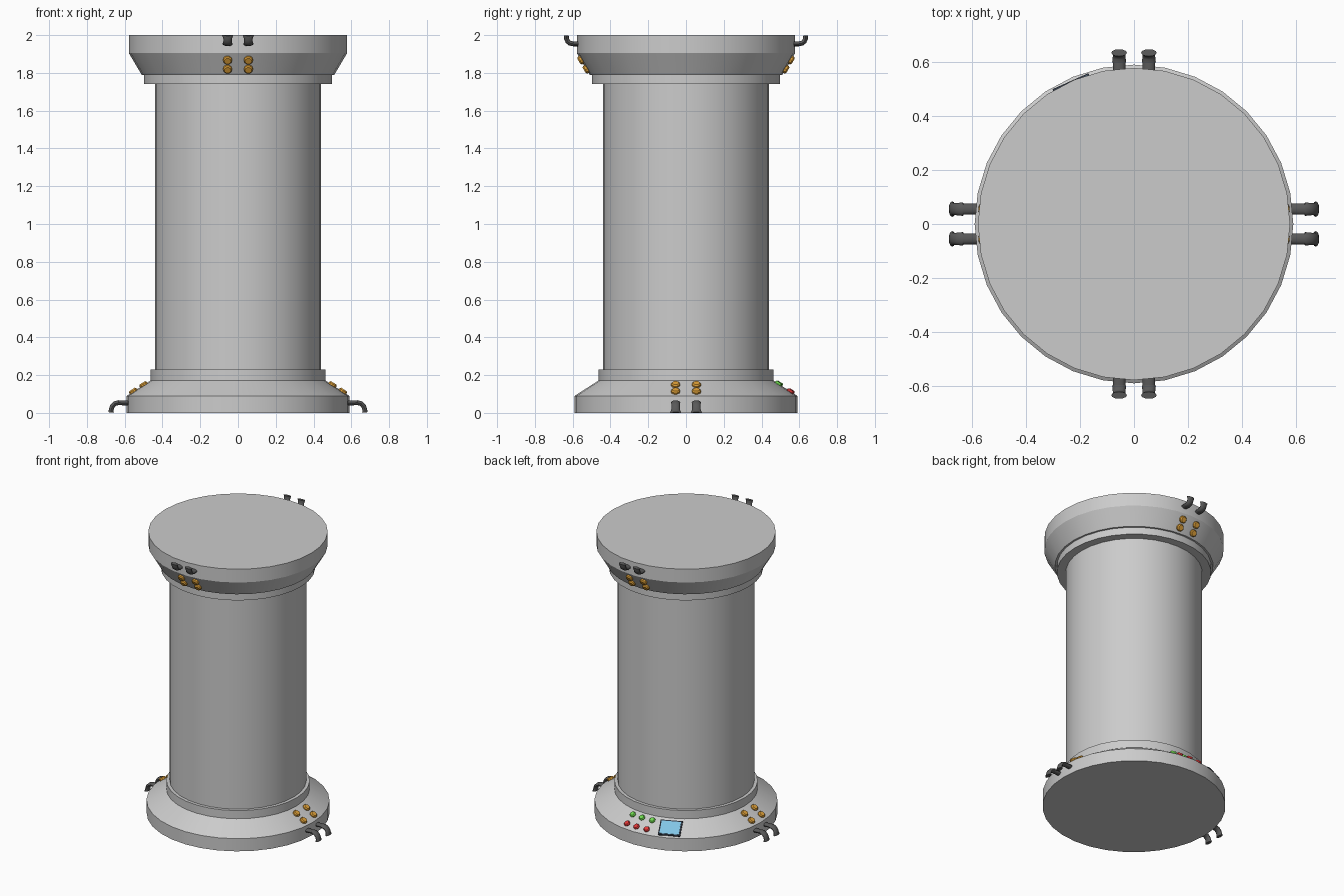
import bpy, bmesh, math
from mathutils import Matrix, Vector

if "Cube" in bpy.data.objects:
    bpy.data.objects.remove(bpy.data.objects["Cube"])


def material(name, r, g, b):
    m = bpy.data.materials.new(name)
    m.diffuse_color = (r, g, b, 1)
    m.use_nodes = True
    m.node_tree.nodes["Principled BSDF"].inputs["Base Color"].default_value = m.diffuse_color
    return m


ORANGE = material("orange", 0.75, 0.36, 0.04)
RED = material("red", 0.75, 0.04, 0.04)
GREEN = material("green", 0.16, 0.7, 0.08)
BLUE = material("screen_blue", 0.22, 0.55, 0.78)
DARK = material("dark_metal", 0.1, 0.1, 0.1)
FRAME = material("frame_dark", 0.03, 0.04, 0.06)


def finish(name, bm, mat=None, matrix=Matrix(), smooth=25):
    bmesh.ops.recalc_face_normals(bm, faces=bm.faces)
    me = bpy.data.meshes.new(name)
    bm.to_mesh(me)
    bm.free()
    ob = bpy.data.objects.new(name, me)
    bpy.context.collection.objects.link(ob)
    ob.matrix_world = matrix
    if mat:
        me.materials.append(mat)
    bpy.ops.object.select_all(action='DESELECT')
    bpy.context.view_layer.objects.active = ob
    ob.select_set(True)
    if smooth:
        bpy.ops.object.shade_smooth_by_angle(angle=math.radians(smooth))
    return ob


def skin(rings):
    """Closed skin over a list of rings of points."""
    bm = bmesh.new()
    vr = [[bm.verts.new(p) for p in ring] for ring in rings]
    n = len(vr[0])
    for a, b in zip(vr, vr[1:]):
        for i in range(n):
            bm.faces.new((a[i], a[(i + 1) % n], b[(i + 1) % n], b[i]))
    bm.faces.new(vr[0][::-1])
    bm.faces.new(vr[-1])
    return bm


def lathe(name, profile, sides, mat=None, matrix=Matrix()):
    rings = [[(r * math.cos(math.tau * i / sides), r * math.sin(math.tau * i / sides), z)
              for i in range(sides)] for r, z in profile]
    return finish(name, skin(rings), mat, matrix)


def surface_frame(angle, r, z, nr, nz, side=0.0):
    """Frame at a radial position: local x tangent, local z the surface normal."""
    out = Vector((math.cos(angle), math.sin(angle), 0))
    tan = Vector((-math.sin(angle), math.cos(angle), 0))
    nrm = (out * nr + Vector((0, 0, nz))).normalized()
    m = Matrix((tan, nrm.cross(tan), nrm)).transposed().to_4x4()
    m.translation = out * r + tan * side + Vector((0, 0, z))
    return m


def button(name, mat, frame, r=0.024):
    lathe(name, [(r, -0.012), (r, 0.006), (r * 0.75, 0.013)], 10, mat, frame)


def hook(name, angle, side, path):
    """Flattened curved pipe; path holds (radius out, z, half width)."""
    rings = []
    for i, (r, z, w) in enumerate(path):
        a, b = path[max(i - 1, 0)], path[min(i + 1, len(path) - 1)]
        t = Vector((b[0] - a[0], b[1] - a[1])).normalized()
        rings.append([(r - t.y * 0.013 * math.sin(q), side + w * math.cos(q),
                       z + t.x * 0.013 * math.sin(q))
                      for q in [math.tau * k / 12 for k in range(12)]])
    finish(name, skin(rings), DARK, Matrix.Rotation(angle, 4, 'Z'), 40)


# Main body
lathe("base", [(0.59, 0), (0.59, 0.09), (0.462, 0.172), (0.462, 0.23), (0.44, 0.23)], 32)
lathe("column", [(0.44, 0.2), (0.44, 1.76)], 32)
lathe("top_cap", [(0.44, 1.74), (0.497, 1.74), (0.497, 1.79), (0.51, 1.79),
                  (0.578, 1.905), (0.578, 2.0)], 32)

# Lights and pipe hooks: base on the sides, cap on front and back
base_path = [(0.57, 0.052, 0.02), (0.632, 0.054, 0.02), (0.633, 0.054, 0.025),
             (0.652, 0.049, 0.023), (0.666, 0.034, 0.022), (0.671, 0.018, 0.023),
             (0.673, 0.002, 0.029)]
cap_path = [(0.56, 1.954, 0.023), (0.597, 1.954, 0.023), (0.598, 1.954, 0.026),
            (0.614, 1.957, 0.024), (0.626, 1.966, 0.023), (0.632, 1.981, 0.023),
            (0.634, 1.998, 0.029)]
for k in range(2):
    side_angle = math.pi * k
    face_angle = math.pi * (k + 0.5)
    for s in (-0.055, 0.055):
        hook("base_pipe", side_angle, s, base_path)
        hook("cap_pipe", face_angle, s, cap_path)
        for z in (0.113, 0.148):
            r = 0.59 - (z - 0.09) * 0.128 / 0.082
            button("base_light", ORANGE, surface_frame(side_angle, r, z, 0.082, 0.128, s))
        for z in (1.82, 1.868):
            r = 0.51 + (z - 1.79) * 0.068 / 0.115
            button("cap_light", ORANGE, surface_frame(face_angle, r, z, 0.115, -0.068, s))

# Control buttons on the back of the base
for deg in (-9, 0, 9):
    for z, mat, name in ((0.152, GREEN, "green_button"), (0.112, RED, "red_button")):
        r = 0.59 - (z - 0.09) * 0.128 / 0.082
        a = math.radians(90 + deg * 0.49 / r)
        button(name, mat, surface_frame(a, r, z, 0.082, 0.128), 0.02)

# Display screen next to the buttons
spot = surface_frame(math.radians(114), 0.527, 0.13, 0.082, 0.128)
for name, w, h, top, mat in (("screen_frame", 0.145, 0.115, 0.006, FRAME),
                             ("screen", 0.127, 0.097, 0.009, BLUE)):
    bm = bmesh.new()
    bmesh.ops.create_cube(bm, size=1)
    bmesh.ops.scale(bm, vec=(w, h, 0.02), verts=bm.verts)
    bmesh.ops.translate(bm, vec=(0, 0, top - 0.01), verts=bm.verts)
    finish(name, bm, mat, spot, 0)
